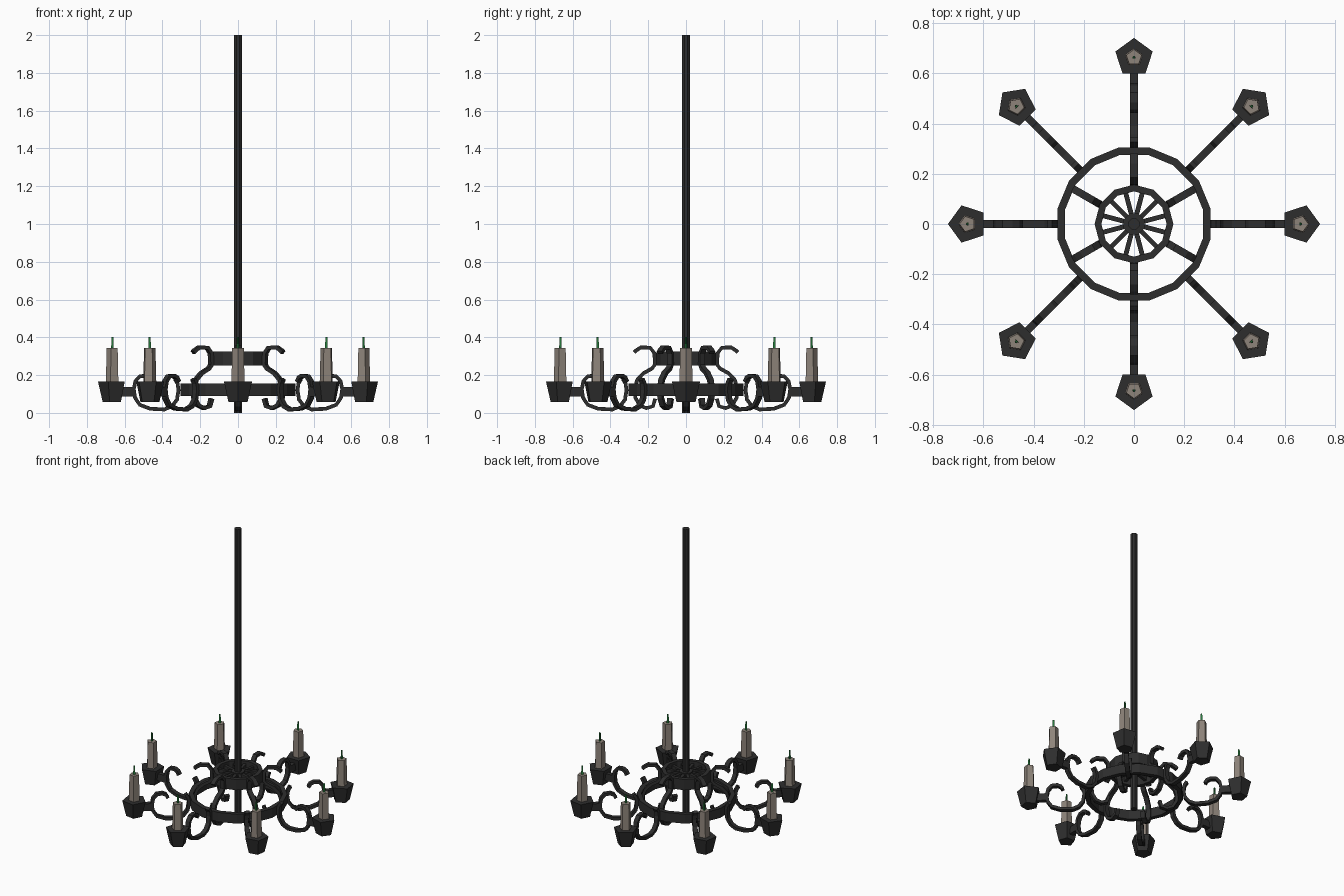
import bpy, bmesh, math
from mathutils import Matrix, Vector

cube = bpy.data.objects.get("Cube")
if cube:
    bpy.data.objects.remove(cube)


def material(name, rgb):
    m = bpy.data.materials.new(name)
    m.use_nodes = True
    m.diffuse_color = (*rgb, 1)
    bsdf = next(n for n in m.node_tree.nodes if n.type == 'BSDF_PRINCIPLED')
    bsdf.inputs["Base Color"].default_value = (*rgb, 1)
    return m


iron = material("dark_iron", (0.027, 0.027, 0.027))
wax = material("tan_wax", (0.27, 0.23, 0.195))
green = material("green_wick", (0.02, 0.2, 0.045))


def finish(name, bm, mat, angle=0.0):
    bmesh.ops.recalc_face_normals(bm, faces=bm.faces)
    bm.transform(Matrix.Rotation(angle, 4, 'Z'))
    mesh = bpy.data.meshes.new(name)
    bm.to_mesh(mesh)
    bm.free()
    mesh.materials.append(mat)
    obj = bpy.data.objects.new(name, mesh)
    bpy.context.collection.objects.link(obj)
    return obj


def prism(name, mat, sides, r_low, r_high, z_low, z_high, x=0, turn=0.0, angle=0.0):
    """Tapered upright prism; turn 0 puts a corner towards +x."""
    bm = bmesh.new()
    loops = []
    for r, z in ((r_low, z_low), (r_high, z_high)):
        steps = [turn + math.tau * i / sides for i in range(sides)]
        loops.append([bm.verts.new((x + r * math.cos(a), r * math.sin(a), z)) for a in steps])
    low, high = loops
    bm.faces.new(low)
    bm.faces.new(high)
    for i in range(sides):
        j = (i + 1) % sides
        bm.faces.new((low[i], low[j], high[j], high[i]))
    return finish(name, bm, mat, angle)


def ring(name, sides, r_in, r_out, z_low, z_high, turn=0.0):
    """Flat-sided hoop with a rectangular section."""
    bm = bmesh.new()
    section = ((r_in, z_low), (r_out, z_low), (r_out, z_high), (r_in, z_high))
    loops = []
    for i in range(sides):
        a = turn + math.tau * i / sides
        loops.append([bm.verts.new((r * math.cos(a), r * math.sin(a), z)) for r, z in section])
    for i in range(sides):
        a, b = loops[i], loops[(i + 1) % sides]
        for k in range(4):
            m = (k + 1) % 4
            bm.faces.new((a[k], a[m], b[m], b[k]))
    return finish(name, bm, iron)


def strap(name, path, width, thick, angle):
    """Flat iron bar bent along a path of (radius, height) points."""
    bm = bmesh.new()
    pts = [Vector((r, 0, z)) for r, z in path]
    loops = []
    for i, p in enumerate(pts):
        t = (pts[min(i + 1, len(pts) - 1)] - pts[max(i - 1, 0)]).normalized()
        n = Vector((-t.z, 0, t.x)) * thick / 2
        s = Vector((0, width / 2, 0))
        loops.append([bm.verts.new(p + o) for o in (n + s, n - s, -n - s, s - n)])
    for a, b in zip(loops, loops[1:]):
        for k in range(4):
            m = (k + 1) % 4
            bm.faces.new((a[k], a[m], b[m], b[k]))
    bm.faces.new(loops[0])
    bm.faces.new(loops[-1])
    return finish(name, bm, iron, angle)


# Central pole, hub and hoops
prism("pole", iron, 8, 0.023, 0.023, 0, 2, turn=math.pi / 8)
prism("hub", iron, 8, 0.045, 0.045, 0.26, 0.315, turn=math.pi / 8)
ring("lower_hoop", 16, 0.281, 0.311, 0.09, 0.155, math.pi / 16)
ring("upper_hoop", 12, 0.13, 0.157, 0.25, 0.325)

# Spokes of the upper hoop
for i in range(12):
    strap("spoke", [(0.03, 0.288), (0.14, 0.288)], 0.019, 0.04, math.tau * (i + 0.5) / 12)

# Scrolls joining the two hoops
scroll = [(0.275, 0.32), (0.262, 0.332), (0.24, 0.346), (0.19, 0.346), (0.167, 0.315),
          (0.165, 0.255), (0.18, 0.235), (0.225, 0.21), (0.258, 0.175), (0.272, 0.13),
          (0.268, 0.08), (0.245, 0.04), (0.21, 0.025), (0.175, 0.035), (0.163, 0.075)]
for i in range(6):
    strap("hoop_scroll", scroll, 0.03, 0.02, math.pi / 6 + math.tau * i / 6)

# Candle arms with cups, candles and wicks
arm = [(0.45, 0.165), (0.463, 0.187), (0.485, 0.197), (0.52, 0.194), (0.543, 0.168),
       (0.552, 0.125), (0.545, 0.08), (0.52, 0.043), (0.465, 0.022), (0.39, 0.018),
       (0.35, 0.035), (0.323, 0.07), (0.315, 0.12), (0.32, 0.155), (0.335, 0.18)]
CUP = 0.663
for i in range(8):
    a = math.tau * i / 8
    strap("candle_arm", arm, 0.03, 0.02, a)
    strap("cup_bracket", [(0.548, 0.112), (0.63, 0.112)], 0.03, 0.05, a)
    prism("candle_cup", iron, 5, 0.053, 0.078, 0.057, 0.165, CUP, 0, a)
    prism("candle", wax, 5, 0.037, 0.032, 0.15, 0.343, CUP, 0, a)
    prism("wick", green, 3, 0.009, 0.006, 0.335, 0.402, CUP, 0, a)
